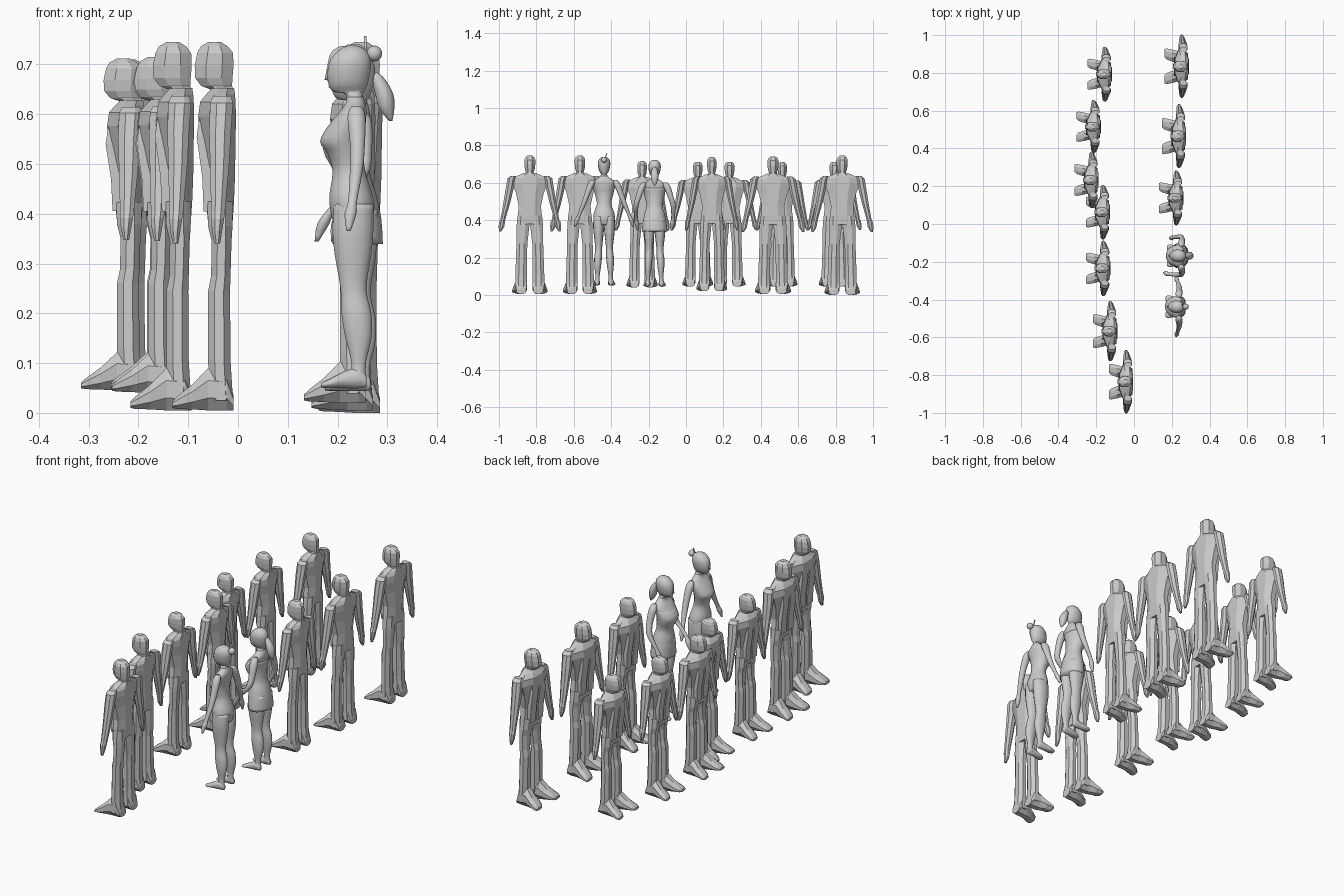
import bpy, bmesh, math
from mathutils import Vector, Matrix


def resample(rings, steps):
    """Catmull-Rom smoothing between section rings."""
    out = []
    for i in range(len(rings) - 1):
        a, b = rings[max(i - 1, 0)], rings[i]
        c, d = rings[i + 1], rings[min(i + 2, len(rings) - 1)]
        for k in range(steps):
            t = k / steps
            out.append([0.5 * (2 * q + (r - p) * t + (2 * p - 5 * q + 4 * r - s) * t * t
                               + (3 * q - p - 3 * r + s) * t ** 3) for p, q, r, s in zip(a, b, c, d)])
    return out + [rings[-1]]


def loft(bm, rings, n=8, axis='z', steps=1, side=1):
    """rings: (t, u0, u1, v0, v1); axis z -> u=x v=y, axis x -> u=y v=z. side -1 mirrors y."""
    loops = []
    grow = 1 / math.cos(math.pi / n)
    for t, u0, u1, v0, v1 in resample(rings, steps):
        loop = []
        for i in range(n):
            a = 2 * math.pi * (i + .5) / n
            u = (u0 + u1) / 2 + (u1 - u0) / 2 * math.cos(a) * grow
            v = (v0 + v1) / 2 + (v1 - v0) / 2 * math.sin(a) * grow
            p = (u, v * side, t) if axis == 'z' else (t, u * side, v)
            loop.append(bm.verts.new(p))
        loops.append(loop)
    for a, b in zip(loops, loops[1:]):
        for i in range(n):
            j = (i + 1) % n
            bm.faces.new((a[i], a[j], b[j], b[i]))
    bm.faces.new(loops[0])
    bm.faces.new(loops[-1])


def sym(rings):
    """(z, x0, x1, half width) -> centred rings"""
    return [(z, a, b, -w, w) for z, a, b, w in rings]


def limb(rings):
    """(z, x0, x1, y centre, half width) -> offset rings"""
    return [(z, a, b, c - w, c + w) for z, a, b, c, w in rings]


def finish(bm, name, smooth=False):
    bmesh.ops.recalc_face_normals(bm, faces=bm.faces)
    me = bpy.data.meshes.new(name)
    bm.to_mesh(me)
    bm.free()
    for p in me.polygons:
        p.use_smooth = smooth
    return me


def place(me, name, loc, scale=(1, 1, 1)):
    ob = bpy.data.objects.new(name, me)
    ob.location, ob.scale = loc, scale
    bpy.context.collection.objects.link(ob)


# ---- low-poly suited man facing -x, 0.74 high, 0.335 wide ----
def man_mesh():
    bm = bmesh.new()
    # head and neck
    loft(bm, sym([(.615, -.012, .034, .027), (.645, -.014, .032, .024), (.652, -.032, .030, .02),
                  (.668, -.044, .031, .026), (.692, -.045, .033, .029), (.718, -.040, .032, .029),
                  (.731, -.033, .022, .024), (.74, -.018, .008, .013)]))
    # torso
    loft(bm, sym([(.375, -.018, .031, .064), (.42, -.022, .034, .064), (.47, -.024, .036, .059),
                  (.54, -.034, .037, .074), (.59, -.038, .038, .094), (.62, -.034, .037, .092),
                  (.635, -.022, .036, .06), (.648, -.01, .034, .03)]))
    for s in (1, -1):
        # arm with hand
        loft(bm, limb([(.632, -.008, .028, .088, .014), (.618, -.014, .032, .098, .021),
                       (.56, -.016, .028, .108, .021), (.49, -.014, .024, .122, .018),
                       (.40, -.012, .016, .143, .013), (.385, -.012, .014, .148, .016),
                       (.36, -.010, .010, .151, .015), (.335, -.005, .006, .158, .006)]), side=s)
        # trouser leg
        loft(bm, limb([(.42, -.02, .032, .034, .031), (.37, -.018, .031, .036, .034),
                       (.34, -.011, .029, .038, .033), (.27, -.012, .027, .042, .029),
                       (.24, -.018, .026, .043, .029), (.10, -.018, .027, .046, .031),
                       (.02, -.016, .032, .046, .032)]), side=s)
        # shoe, splayed outward
        loft(bm, [(.033, .02, .07, 0, .03), (.02, .016, .077, 0, .08), (-.018, .017, .079, 0, .085),
                  (-.05, .025, .088, .002, .052), (-.08, .036, .094, .003, .028),
                  (-.09, .048, .09, .005, .018)], axis='x', side=s)
        # jacket front edge
        loft(bm, limb([(.40, -.027, -.01, .028, .02), (.47, -.03, -.01, .028, .022),
                       (.55, -.041, -.01, .028, .022), (.615, -.032, -.01, .026, .016)]), n=4, side=s)
    return finish(bm, "man")


# x, y, base height, width, height
men = [(-.155, .793, .045, .287, .667), (-.214, .515, .045, .28, .665), (-.225, .233, .045, .295, .667),
       (-.165, .063, .045, .286, .667), (-.163, -.235, .04, .29, .675), (-.126, -.567, .005, .315, .74),
       (-.042, -.835, .005, .33, .74), (.252, .835, 0, .33, .745), (.238, .465, .005, .335, .735),
       (.223, .138, .02, .286, .717)]
man = man_mesh()
for i, (x, y, z, w, h) in enumerate(men):
    place(man, f"man_{i + 1}", (x, y, z), (1, w / .328, h / .74))


# ---- smooth woman facing -x, local x = 0 at the head centre ----
def woman_mesh(name, arms, dressed):
    bm = bmesh.new()
    put = lambda r, **k: loft(bm, r, n=14, steps=3, **k)
    # torso
    put(sym([(.375, -.045, .028, .05), (.41, -.053, .036, .056), (.44, -.054, .032, .053),
             (.485, -.048, .018, .038), (.52, -.058, .014, .043), (.545, -.073, .014, .05),
             (.575, -.058, .018, .056), (.605, -.034, .02, .058), (.622, -.022, .018, .035),
             (.635, -.02, .014, .021)]))
    # neck and head
    put(sym([(.61, -.022, .018, .022), (.64, -.022, .012, .018), (.645, -.046, .016, .014),
             (.66, -.056, .022, .024), (.685, -.058, .028, .031), (.71, -.052, .029, .032),
             (.73, -.034, .018, .023), (.738, -.016, .0, .008)]))
    # nose
    bmesh.ops.create_cone(bm, cap_ends=True, segments=6, radius1=.007, radius2=.002, depth=.022,
                          matrix=Matrix.Translation((-.058, 0, .68)))
    for s in (1, -1):
        # leg
        put(limb([(.42, -.045, .034, .028, .027), (.37, -.048, .034, .029, .029),
                  (.32, -.044, .03, .029, .025), (.25, -.032, .02, .029, .018),
                  (.20, -.03, .03, .032, .02), (.15, -.022, .03, .034, .017),
                  (.10, -.010, .019, .035, .011), (.06, -.014, .02, .036, .013)]), side=s)
        # foot
        put([(.02, .028, .046, .052, .075), (.005, .024, .05, .05, .09), (-.025, .022, .054, .05, .083),
             (-.055, .022, .06, .05, .068), (-.071, .03, .054, .051, .06)], axis='x', side=s)
    # arms: shoulder to finger tip
    for s, pts in zip((1, -1), arms):
        radii = (.010, .018, .015, .013, .009, .012, .004)
        put([(z, x - r, x + r, y - r, y + r) for (x, y, z), r in zip(pts, radii)], side=s)
    if dressed:
        # short flared dress and ponytail
        put(sym([(.35, -.056, .045, .067), (.40, -.056, .042, .062), (.45, -.052, .032, .052),
                 (.49, -.05, .02, .042), (.545, -.076, .017, .053), (.585, -.05, .021, .058)]))
        put(sym([(.60, .058, .064, .004), (.625, .038, .068, .016), (.655, .03, .066, .02),
                 (.685, .022, .05, .014), (.70, .02, .034, .006)]))
    else:
        # bun with hair stick
        bmesh.ops.create_uvsphere(bm, u_segments=14, v_segments=8, radius=.016,
                                  matrix=Matrix.Translation((.036, 0, .722)))
        bmesh.ops.create_cone(bm, cap_ends=True, segments=6, radius1=.002, radius2=.003, depth=.05,
                              matrix=Matrix.Translation((.018, .006, .733)) @ Matrix.Rotation(-.35, 4, 'X'))
    return finish(bm, name, True)


relaxed = [(.0, .058, .616), (0, .068, .595), (.002, .09, .54), (0, .108, .49),
           (-.008, .135, .425), (-.012, .145, .40), (-.016, .156, .365)]


def forward(reach):
    return [(.005, .056, .616), (.005, .066, .595), (.008, .085, .54), (.0, .10, .485),
            (-reach * .65, .098, .42), (-reach * .85, .094, .39), (-reach, .09, .355)]


place(woman_mesh("woman_with_bun", (relaxed, relaxed), False), "woman_with_bun", (.238, -.438, 0))
place(woman_mesh("woman_in_dress", (forward(.055), forward(.088)), True), "woman_in_dress",
      (.246, -.168, -.005), (1, 1, .985))
